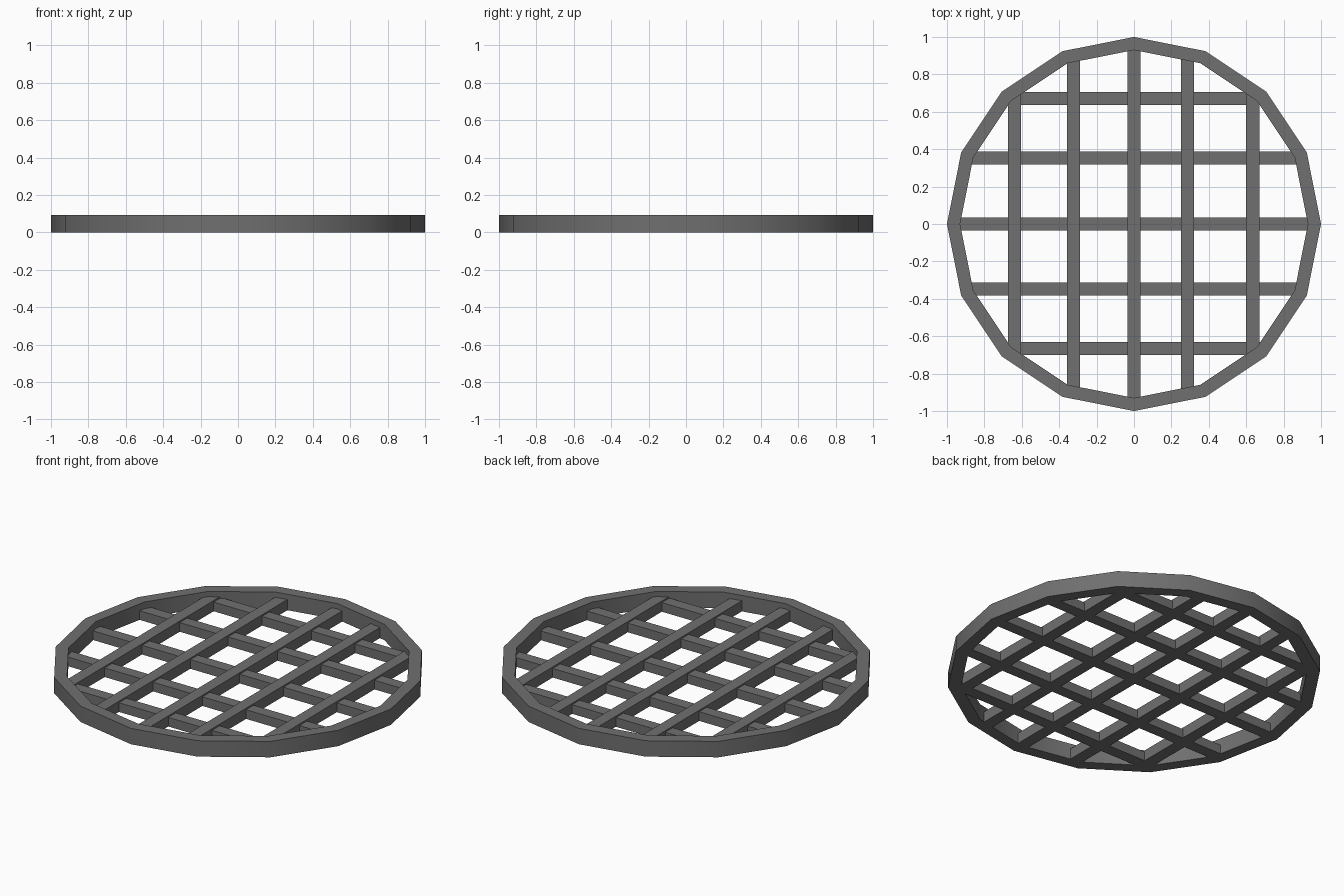
import bpy, bmesh, math

if "Cube" in bpy.data.objects:
    bpy.data.objects.remove(bpy.data.objects["Cube"])

N = 16          # sides of the rim
R, R_IN = 1.0, 0.93
H = 0.094       # rim height
W = 0.07        # bar width

iron = bpy.data.materials.new("dark_iron")
iron.diffuse_color = (0.16, 0.16, 0.16, 1)
iron.use_nodes = True
iron.node_tree.nodes["Principled BSDF"].inputs["Base Color"].default_value = iron.diffuse_color


def add_mesh(name, bm):
    bmesh.ops.recalc_face_normals(bm, faces=bm.faces)
    me = bpy.data.meshes.new(name)
    bm.to_mesh(me)
    bm.free()
    me.materials.append(iron)
    ob = bpy.data.objects.new(name, me)
    bpy.context.collection.objects.link(ob)
    return ob


def reach(c):
    """Half length of a bar at offset c, ending inside the 16-sided rim."""
    lim = 0.965 * math.cos(math.pi / N)
    best = 9.0
    for i in range(N):
        a = (i + 0.5) * 2 * math.pi / N
        if math.cos(a) > 0.01:
            best = min(best, (lim - abs(c) * math.sin(a)) / math.cos(a))
    return best


def bar(name, c, along_y, z0, z1):
    # ends are cut to follow the rim
    bm = bmesh.new()
    a, b = c - W / 2, c + W / 2
    stations = sorted({a, b, min(max(0.0, a), b)})
    outline = [(s, -reach(s)) for s in stations] + [(s, reach(s)) for s in reversed(stations)]
    pts = [(s, t) if along_y else (t, s) for s, t in outline]
    face = bm.faces.new([bm.verts.new((x, y, z0)) for x, y in pts])
    ext = bmesh.ops.extrude_face_region(bm, geom=[face], use_keep_orig=True)
    for v in ext["geom"]:
        if isinstance(v, bmesh.types.BMVert):
            v.co.z = z1
    add_mesh(name, bm)


# outer rim, walls shaded smooth around the circle
bm = bmesh.new()
rings = []
for r, z in ((R, 0), (R, H), (R_IN, H), (R_IN, 0)):
    rings.append([bm.verts.new((r * math.cos(i * 2 * math.pi / N),
                                r * math.sin(i * 2 * math.pi / N), z)) for i in range(N)])
for k in range(4):
    p, q = rings[k], rings[(k + 1) % 4]
    for i in range(N):
        j = (i + 1) % N
        bm.faces.new((p[i], p[j], q[j], q[i]))
rim = add_mesh("rim", bm)
bpy.context.view_layer.objects.active = rim
rim.select_set(True)
bpy.ops.object.shade_smooth_by_angle(angle=math.radians(30))

# grate bars: the front-to-back ones stand slightly prouder
for i, x in enumerate((-0.639, -0.323, 0.0, 0.286, 0.635)):
    bar(f"long_bar_{i}", x, True, 0.0, 0.063)
for i, y in enumerate((-0.666, -0.348, 0.001, 0.353, 0.670)):
    bar(f"cross_bar_{i}", y, False, 0.0, 0.054)
